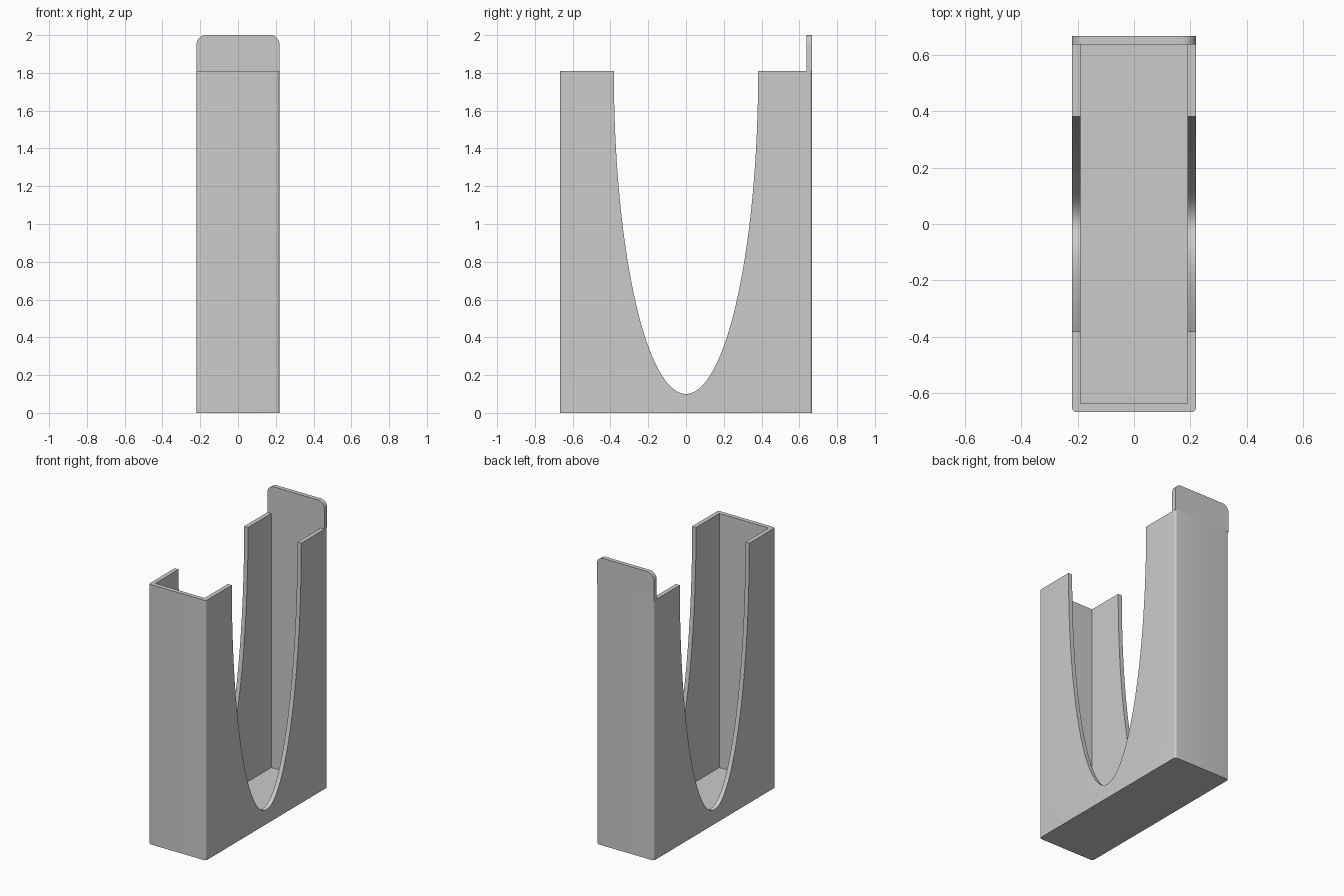
import bpy, bmesh, math

cube = bpy.data.objects.get("Cube")
if cube:
    bpy.data.objects.remove(cube, do_unlink=True)

HALF_X, HALF_Y, RIM_Z, TOP_Z = 0.22, 0.668, 1.81, 2.0
WALL, FLOOR = 0.03, 0.04

grey = bpy.data.materials.new("plain grey")
grey.use_nodes = True
grey.diffuse_color = (0.6, 0.6, 0.6, 1)
grey.node_tree.nodes["Principled BSDF"].inputs["Base Color"].default_value = (0.6, 0.6, 0.6, 1)


def prism(name, outline, offset):
    """Extrude a closed outline of 3D points along an offset."""
    bm = bmesh.new()
    face = bm.faces.new([bm.verts.new(p) for p in outline])
    ext = bmesh.ops.extrude_face_region(bm, geom=[face])
    moved = [v for v in ext["geom"] if isinstance(v, bmesh.types.BMVert)]
    bmesh.ops.translate(bm, vec=offset, verts=moved)
    bmesh.ops.recalc_face_normals(bm, faces=bm.faces)
    mesh = bpy.data.meshes.new(name)
    bm.to_mesh(mesh)
    bm.free()
    obj = bpy.data.objects.new(name, mesh)
    bpy.context.collection.objects.link(obj)
    mesh.materials.append(grey)
    return obj


def arc(cx, cy, rx, ry, start, end, steps):
    """Points along part of an ellipse, angles in degrees."""
    angles = [math.radians(start + (end - start) * i / steps) for i in range(steps + 1)]
    return [(cx + rx * math.cos(a), cy + ry * math.sin(a)) for a in angles]


def rounded_rect(hx, hy, r):
    points = []
    for i, (sx, sy) in enumerate([(1, 1), (-1, 1), (-1, -1), (1, -1)]):
        points += arc(sx * (hx - r), sy * (hy - r), r, r, 90 * i, 90 * i + 90, 6)
    return points


def cut(target, cutter):
    mod = target.modifiers.new(cutter.name, "BOOLEAN")
    mod.operation = "DIFFERENCE"
    mod.solver = "EXACT"
    mod.object = cutter
    bpy.context.view_layer.objects.active = target
    bpy.ops.object.modifier_apply(modifier=mod.name)
    bpy.data.objects.remove(cutter, do_unlink=True)


# Open box with softly rounded upright edges
box = prism("holder_box", [(x, y, 0) for x, y in rounded_rect(HALF_X, HALF_Y, 0.015)], (0, 0, RIM_Z))
ix, iy = HALF_X - WALL, HALF_Y - WALL
inner = [(-ix, -iy), (ix, -iy), (ix, iy), (-ix, iy)]
cut(box, prism("cavity_cutter", [(x, y, FLOOR) for x, y in inner], (0, 0, TOP_Z)))

# Half-ellipse opening through both long sides
opening = arc(0, RIM_Z, 0.382, 1.71, 180, 360, 64)
opening += [(0.382, TOP_Z), (-0.382, TOP_Z)]
cut(box, prism("opening_cutter", [(-0.5, y, z) for y, z in opening], (1, 0, 0)))

# Back tab with rounded upper corners
r = 0.05
tab_shape = [(-HALF_X, RIM_Z), (HALF_X, RIM_Z)]
tab_shape += arc(HALF_X - r, TOP_Z - r, r, r, 0, 90, 10)
tab_shape += arc(r - HALF_X, TOP_Z - r, r, r, 90, 180, 10)
tab = prism("back_tab", [(x, iy, z) for x, z in tab_shape], (0, WALL, 0))

# Smooth curves, sharp corners
bpy.ops.object.select_all(action="DESELECT")
for obj in (box, tab):
    obj.select_set(True)
bpy.context.view_layer.objects.active = box
bpy.ops.object.shade_smooth_by_angle(angle=math.radians(30))
